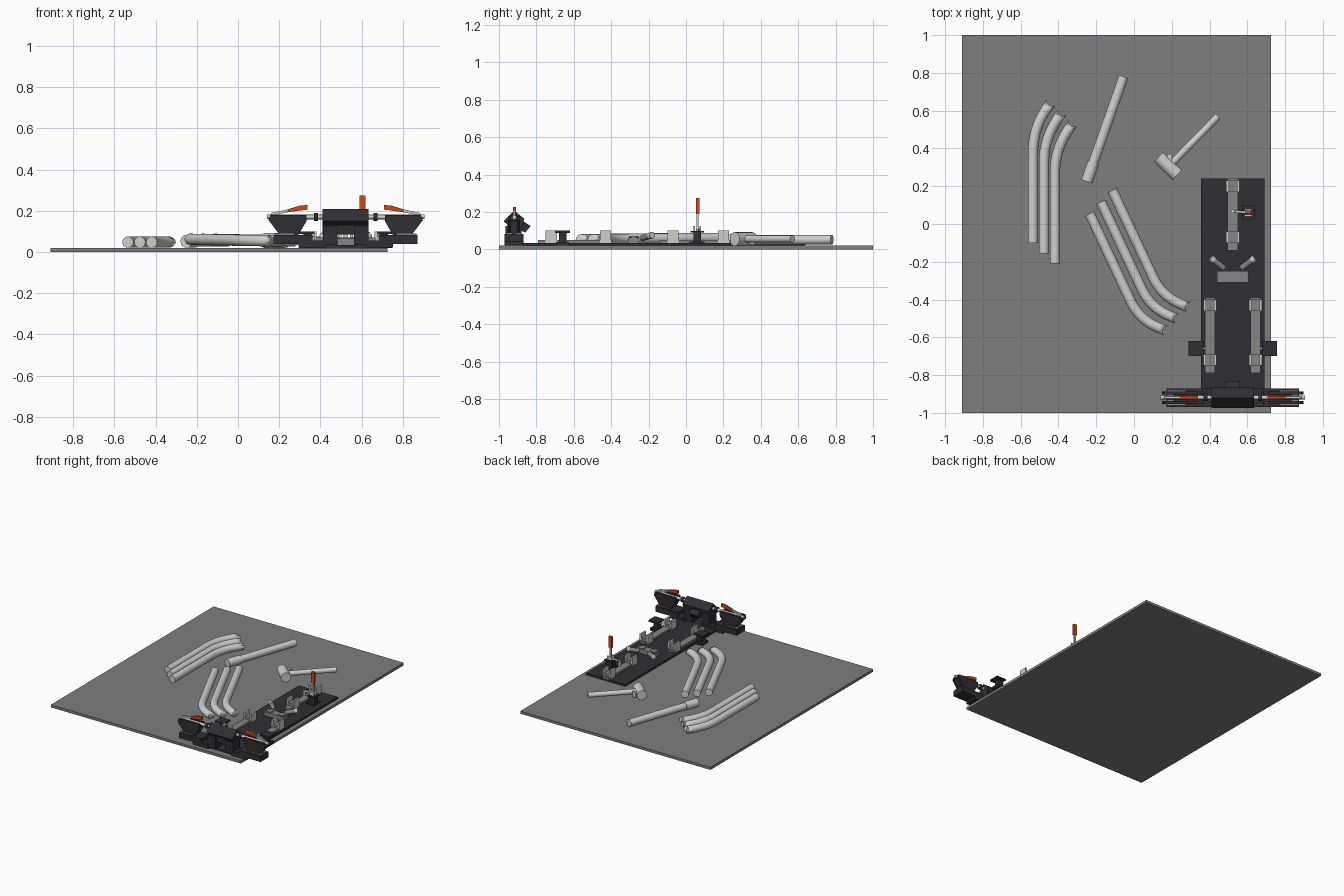
import bpy, bmesh, math
from mathutils import Vector

default = bpy.data.objects.get("Cube")
if default:
    bpy.data.objects.remove(default)


def material(name, r, g, b):
    m = bpy.data.materials.new(name)
    m.use_nodes = True
    m.diffuse_color = (r, g, b, 1)
    m.node_tree.nodes["Principled BSDF"].inputs["Base Color"].default_value = (r, g, b, 1)
    return m


TABLE = material("table grey", 0.21, 0.21, 0.21)
STEEL = material("bright steel", 0.62, 0.62, 0.6)
GREY = material("fixture grey", 0.24, 0.24, 0.24)
DARK = material("dark blue grey", 0.028, 0.028, 0.036)
ORANGE = material("orange grip", 0.62, 0.065, 0.012)


def finish(name, bm, mat, smooth=False):
    bmesh.ops.recalc_face_normals(bm, faces=bm.faces)
    mesh = bpy.data.meshes.new(name)
    bm.to_mesh(mesh)
    bm.free()
    mesh.materials.append(mat)
    ob = bpy.data.objects.new(name, mesh)
    bpy.context.collection.objects.link(ob)
    if smooth:
        bpy.ops.object.select_all(action='DESELECT')
        ob.select_set(True)
        bpy.context.view_layer.objects.active = ob
        bpy.ops.object.shade_smooth_by_angle(angle=math.radians(40))
    return ob


def box(name, x, y, z, mat):
    """Box from three (low, high) ranges."""
    bm = bmesh.new()
    bmesh.ops.create_cube(bm, size=1)
    for v in bm.verts:
        v.co = [r[0] + (c + 0.5) * (r[1] - r[0]) for c, r in zip(v.co, (x, y, z))]
    return finish(name, bm, mat)


def prism(name, points, axis, low, high, mat):
    """Outline extruded along x (axis 0) or y (axis 1)."""
    bm = bmesh.new()
    place = (lambda a, b: (low, a, b)) if axis == 0 else (lambda a, b: (a, low, b))
    face = bm.faces.new([bm.verts.new(place(a, b)) for a, b in points])
    new = bmesh.ops.extrude_face_region(bm, geom=[face])["geom"]
    shift = Vector((0, 0, 0))
    shift[axis] = high - low
    bmesh.ops.translate(bm, vec=shift, verts=[g for g in new if isinstance(g, bmesh.types.BMVert)])
    return finish(name, bm, mat)


def sweep(name, path, radius, mat, sides=24):
    """Round bar along a path of points, closed at both ends."""
    path = [Vector(p) for p in path]
    bm = bmesh.new()
    rings = []
    for i, p in enumerate(path):
        t = (path[min(i + 1, len(path) - 1)] - path[max(i - 1, 0)]).normalized()
        u = t.cross(Vector((0, 0, 1)))
        u = u.normalized() if u.length > 0.01 else Vector((1, 0, 0))
        w = u.cross(t)
        rings.append([bm.verts.new(p + radius * (u * math.cos(a) + w * math.sin(a)))
                      for a in (2 * math.pi * k / sides for k in range(sides))])
    for a, b in zip(rings, rings[1:]):
        for k in range(sides):
            n = (k + 1) % sides
            bm.faces.new((a[k], a[n], b[n], b[k]))
    bm.faces.new(rings[0])
    bm.faces.new(rings[-1])
    return finish(name, bm, mat, True)


def bent_tube(name, start, corner, end, bend):
    """Tube with one rounded bend and a notched far end."""
    s, c, e = Vector(start), Vector(corner), Vector(end)
    a = c + (s - c).normalized() * bend
    b = c + (e - c).normalized() * bend
    arc = [a.lerp(c, k / 10).lerp(c.lerp(b, k / 10), k / 10) for k in range(11)]
    tube = sweep(name, [s] + arc + [e], 0.027, STEEL)
    tip = e + (e - c).normalized() * 0.012
    up = Vector((0, 0, 0.1))
    cutter = sweep("notch_cutter", [tip - up, tip + up], 0.03, STEEL)
    cutter.hide_render = True
    mod = tube.modifiers.new("notch", 'BOOLEAN')
    mod.object = cutter
    mod.solver = 'EXACT'
    bpy.context.view_layer.objects.active = tube
    bpy.ops.object.modifier_apply(modifier=mod.name)
    bpy.data.objects.remove(cutter)


# Table top and fixture base plate
box("table_top", (-0.91, 0.725), (-1, 1), (0, 0.02), TABLE)
box("base_plate", (0.355, 0.69), (-0.95, 0.24), (0.02, 0.035), DARK)

# Two stacks of bent tubes
for i in range(3):
    d = Vector((0.058, -0.055, 0)) * i
    bent_tube(f"upper_tube_{i}", d + Vector((-0.535, -0.1, 0.048)),
              d + Vector((-0.535, 0.5, 0.048)), d + Vector((-0.44, 0.645, 0.048)), 0.12)
    d = Vector((0.06, 0.062, 0)) * i
    bent_tube(f"lower_tube_{i}", d + Vector((-0.235, 0.055, 0.062)),
              d + Vector((0.03, -0.51, 0.056)), d + Vector((0.17, -0.565, 0.054)), 0.11)

# Straight tube with a wider socket
low, high = Vector((-0.25, 0.225, 0.052)), Vector((-0.055, 0.78, 0.052))
sweep("straight_tube", [low, high], 0.026, STEEL)
sweep("tube_socket", [low, low.lerp(high, 0.18)], 0.031, STEEL)

# Tee piece
sweep("tee_stem", [(0.19, 0.31, 0.056), (0.445, 0.57, 0.056)], 0.019, STEEL)
sweep("tee_head", [(0.13, 0.355, 0.056), (0.23, 0.26, 0.056)], 0.036, STEEL)
box("tee_lug", (0.175, 0.2), (0.335, 0.37), (0.03, 0.075), STEEL)

MID = 0.523


def cradle(name, x, y, half=0.028):
    """Block with two bright cheeks that holds a tube."""
    box(name + "_block", (x - half, x + half), (y - 0.03, y + 0.03), (0.035, 0.07), GREY)
    for s in (-1, 1):
        a = x + s * half
        box(name + "_cheek", (a - 0.007, a + 0.007), (y - 0.03, y + 0.03), (0.035, 0.1), STEEL)


# Centre rail with its cradles
box("centre_rail", (0.495, 0.55), (-0.14, 0.24), (0.035, 0.05), GREY)
for y in (-0.07, 0.2):
    cradle("centre_cradle", MID, y)

# Saddle block and angled pegs
box("saddle_block", (0.44, 0.605), (-0.31, -0.25), (0.035, 0.065), GREY)
for s in (-1, 1):
    sweep("saddle_pad", [(MID + s * 0.05, -0.28, 0.06), (MID + s * 0.05, -0.28, 0.071)], 0.026, GREY)
    sweep("angled_peg", [(MID + s * 0.045, -0.235, 0.06), (MID + s * 0.11, -0.185, 0.075)], 0.016, GREY)
    sweep("peg_tip", [(MID + s * 0.1, -0.193, 0.073), (MID + s * 0.117, -0.18, 0.077)], 0.018, STEEL)

# Upright toggle clamp
box("toggle_foot", (0.57, 0.64), (0.02, 0.1), (0.035, 0.042), DARK)
box("toggle_post", (0.58, 0.63), (0.04, 0.08), (0.042, 0.09), DARK)
box("toggle_cap", (0.572, 0.638), (0.025, 0.097), (0.09, 0.098), DARK)
for y in (0.045, 0.075):
    box("toggle_link", (0.585, 0.625), (y - 0.004, y + 0.004), (0.098, 0.125), STEEL)
box("toggle_lever", (0.597, 0.613), (0.055, 0.067), (0.1, 0.2), STEEL)
box("toggle_grip", (0.591, 0.619), (0.053, 0.071), (0.19, 0.275), ORANGE)
sweep("toggle_arm", [(0.605, 0.06, 0.105), (0.535, 0.065, 0.105)], 0.007, STEEL)
sweep("toggle_tip", [(0.523, 0.068, 0.07), (0.523, 0.068, 0.11)], 0.01, STEEL)

# Tilted head block on two legs
prism("head_block", [(-0.975, 0.15), (-0.92, 0.208), (-0.865, 0.165), (-0.875, 0.12), (-0.94, 0.12)],
      0, 0.41, 0.635, DARK)
prism("head_tab", [(-0.9, 0.17), (-0.83, 0.125), (-0.86, 0.09), (-0.92, 0.12)], 0, 0.485, 0.56, DARK)
box("head_beam", (0.41, 0.635), (-0.955, -0.88), (0.085, 0.13), DARK)

for s in (-1, 1):
    def span(a, b):
        return tuple(sorted((MID + s * a, MID + s * b)))

    # Side rails, cradles and outboard brackets
    x = MID + s * 0.12
    box("side_rail", span(0.093, 0.148), (-0.79, -0.39), (0.035, 0.05), GREY)
    for y in (-0.43, -0.72):
        cradle("side_cradle", x, y)
    box("bracket_foot", span(0.165, 0.225), (-0.695, -0.625), (0.02, 0.04), DARK)
    box("bracket_post", span(0.165, 0.205), (-0.68, -0.64), (0.04, 0.09), DARK)
    box("bracket_cap", span(0.155, 0.235), (-0.7, -0.62), (0.088, 0.1), DARK)
    box("bracket_arm", span(0.145, 0.175), (-0.665, -0.655), (0.075, 0.09), STEEL)

    # Head leg and outrigger
    box("head_leg", span(0.04, 0.11), (-0.965, -0.88), (0.035, 0.125), DARK)
    box("outrigger", span(0.16, 0.35), (-0.97, -0.87), (0.04, 0.083), DARK)
    box("outrigger_tie", span(0.1, 0.23), (-0.97, -0.87), (0.022, 0.055), DARK)

    # Horizontal push clamp
    for y in (-0.945, -0.895):
        prism("clamp_cheek", [(MID + s * a, z) for a, z in
                              ((0.23, 0.083), (0.32, 0.083), (0.375, 0.155), (0.365, 0.18), (0.19, 0.18), (0.19, 0.15))],
              1, y - 0.008, y + 0.008, DARK)
        box("clamp_flange", span(0.25, 0.345), (y - 0.014, y + 0.014), (0.083, 0.09), GREY)
    box("clamp_web", span(0.24, 0.31), (-0.945, -0.895), (0.083, 0.15), DARK)
    sweep("push_rod", [(MID + s * 0.11, -0.918, 0.17), (MID + s * 0.3, -0.918, 0.17)], 0.011, STEEL)
    sweep("rod_collar", [(MID + s * 0.135, -0.918, 0.17), (MID + s * 0.155, -0.918, 0.17)], 0.02, DARK)
    sweep("rear_pin", [(MID + s * 0.28, -0.918, 0.172), (MID + s * 0.382, -0.918, 0.172)], 0.011, STEEL)
    prism("clamp_lever", [(MID + s * a, z) for a, z in
                          ((0.37, 0.175), (0.36, 0.19), (0.26, 0.212), (0.26, 0.197))],
          1, -0.924, -0.912, STEEL)
    prism("clamp_grip", [(MID + s * a, z) for a, z in
                         ((0.285, 0.193), (0.28, 0.208), (0.22, 0.226), (0.185, 0.228), (0.185, 0.206))],
          1, -0.926, -0.91, ORANGE)
